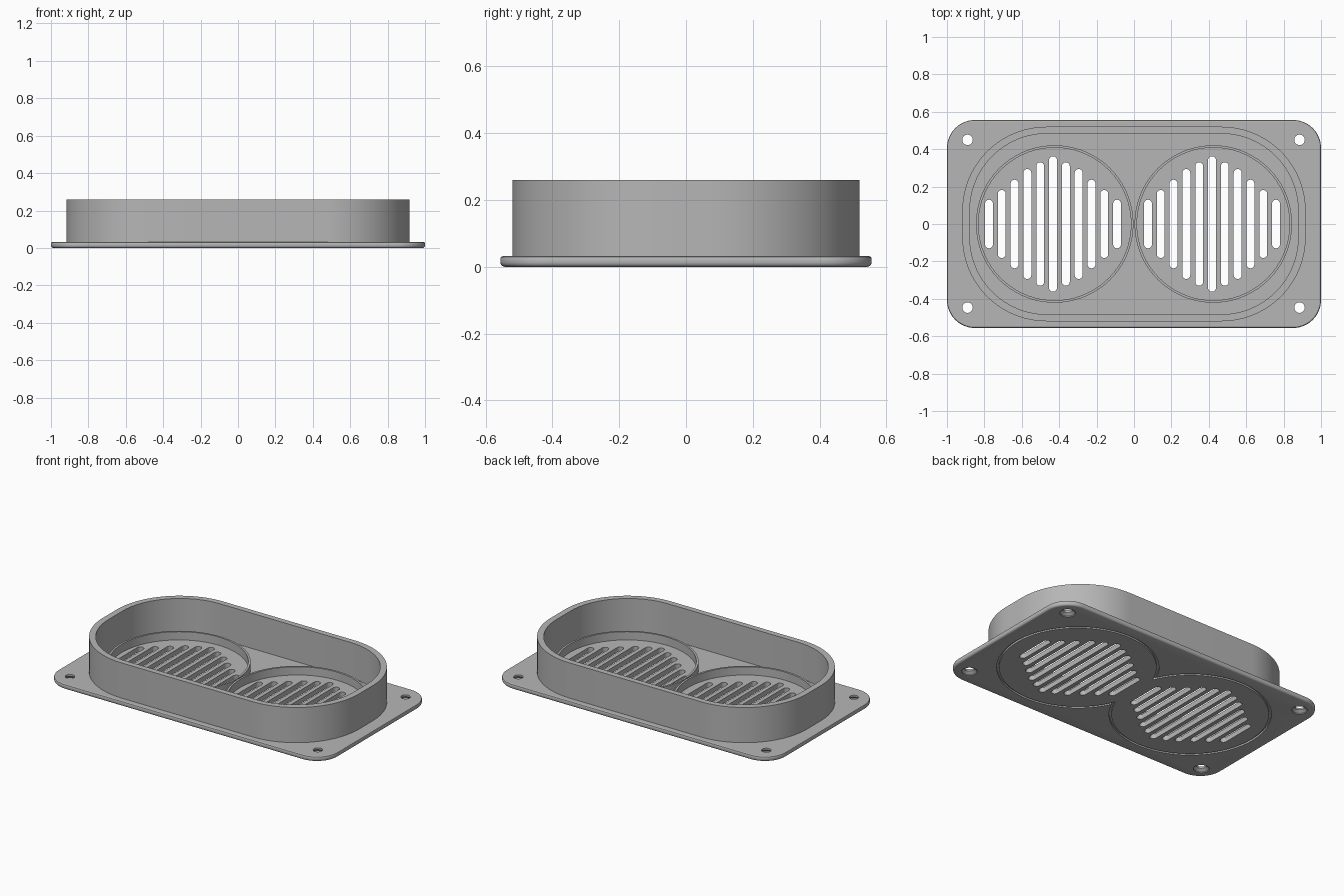
import bpy, bmesh
from math import pi, cos, sin, acos

cube = bpy.data.objects.get("Cube")
if cube:
    bpy.data.objects.remove(cube, do_unlink=True)

grey = bpy.data.materials.new("plain grey")
grey.use_nodes = True
grey.diffuse_color = (0.47, 0.47, 0.47, 1)
grey.node_tree.nodes["Principled BSDF"].inputs["Base Color"].default_value = grey.diffuse_color


# Outlines, each a list of (x, y) points
def rounded(hx, hy, r, n=16, cx=0, cy=0):
    pts = []
    for q, (sx, sy) in enumerate([(1, 1), (-1, 1), (-1, -1), (1, -1)]):
        for i in range(n + 1):
            a = (q + i / n) * pi / 2
            pts.append((cx + sx * (hx - r) + r * cos(a), cy + sy * (hy - r) + r * sin(a)))
    return pts


def circle(r, cx=0, cy=0, n=72):
    return [(cx + r * cos(2 * pi * i / n), cy + r * sin(2 * pi * i / n)) for i in range(n)]


def twin_circle(r, c, n=60):
    end = acos(-c / r)
    arc = [end * (2 * i / n - 1) for i in range(n + 1)]
    half = [(c + r * cos(a), r * sin(a)) for a in arc][:-1]
    return half + [(-x, -y) for x, y in half]


# Skin a stack of (outline, z) sections; ring joins last to first, otherwise cap both
def loft(bm, sections, ring=False):
    loops = [[bm.verts.new((x, y, z)) for x, y in pts] for pts, z in sections]
    pairs = list(zip(loops, loops[1:]))
    if ring:
        pairs.append((loops[-1], loops[0]))
    else:
        bm.faces.new(loops[0])
        bm.faces.new(loops[-1])
    for a, b in pairs:
        for i in range(len(a)):
            j = (i + 1) % len(a)
            bm.faces.new((a[i], a[j], b[j], b[i]))


def make(name, stacks, ring=False):
    bm = bmesh.new()
    for s in stacks:
        loft(bm, s, ring)
    bmesh.ops.remove_doubles(bm, verts=bm.verts, dist=1e-5)
    bmesh.ops.recalc_face_normals(bm, faces=bm.faces)
    me = bpy.data.meshes.new(name)
    bm.to_mesh(me)
    bm.free()
    me.materials.append(grey)
    ob = bpy.data.objects.new(name, me)
    bpy.context.collection.objects.link(ob)
    return ob


def tube(outer, inner, z0, z1):
    return [(outer, z0), (outer, z1), (inner, z1), (inner, z0)]


def activate(ob):
    bpy.ops.object.select_all(action='DESELECT')
    ob.select_set(True)
    bpy.context.view_layer.objects.active = ob


def cut(target, cutter):
    cutter.hide_render = True
    mod = target.modifiers.new("cut", 'BOOLEAN')
    mod.operation = 'DIFFERENCE'
    mod.solver = 'EXACT'
    mod.object = cutter
    activate(target)
    bpy.ops.object.modifier_apply(modifier=mod.name)
    bpy.data.objects.remove(cutter, do_unlink=True)


# Base plate with softened edges
HX, HY, R, TOP = 1.0, 0.556, 0.15, 0.032
steps = [(0.012, 0), (0.006, 0.002), (0.002, 0.006), (0, 0.012),
         (0, 0.024), (0.002, 0.029), (0.007, TOP)]
plate = make("base_plate", [[(rounded(HX - d, HY - d, R - d), z) for d, z in steps]])

# Grille slots, longest in the middle of each disc
half_lengths = [0.362, 0.33, 0.294, 0.237, 0.182, 0.13]
slots = []
for centre in (-0.433, 0.417):
    for k in range(-5, 6):
        pts = rounded(0.021, half_lengths[abs(k)], 0.0209, 6, centre + k * 0.0685)
        slots.append([(pts, -0.1), (pts, 0.1)])
cut(plate, make("slot_cutter", slots))

# Corner screw holes, countersunk from below
holes = []
for x in (-0.89, 0.885):
    for y in (-0.447, 0.45):
        holes.append([(circle(r, x, y, 32), z) for r, z in
                      [(0.046, -0.05), (0.046, 0.006), (0.028, 0.02), (0.028, 0.1)]])
cut(plate, make("hole_cutter", holes))

# Shallow groove around both grilles on the underside
cut(plate, make("groove_cutter",
                [tube(twin_circle(0.476, 0.43), twin_circle(0.462, 0.43), -0.05, 0.012)], True))

# Tall surrounding wall
wall = make("surrounding_wall",
            [tube(rounded(0.918, 0.52, 0.45, 24), rounded(0.878, 0.483, 0.412, 24), 0.025, 0.26)], True)

# Thin raised rim around each grille
rims = [make(side + "_grille_rim",
             [tube(circle(0.421, cx), circle(0.408, cx), 0.025, 0.085)], True)
        for side, cx in (("right", -0.424), ("left", 0.424))]

for ob in [plate, wall] + rims:
    activate(ob)
    bpy.ops.object.shade_smooth_by_angle(angle=pi / 6)
